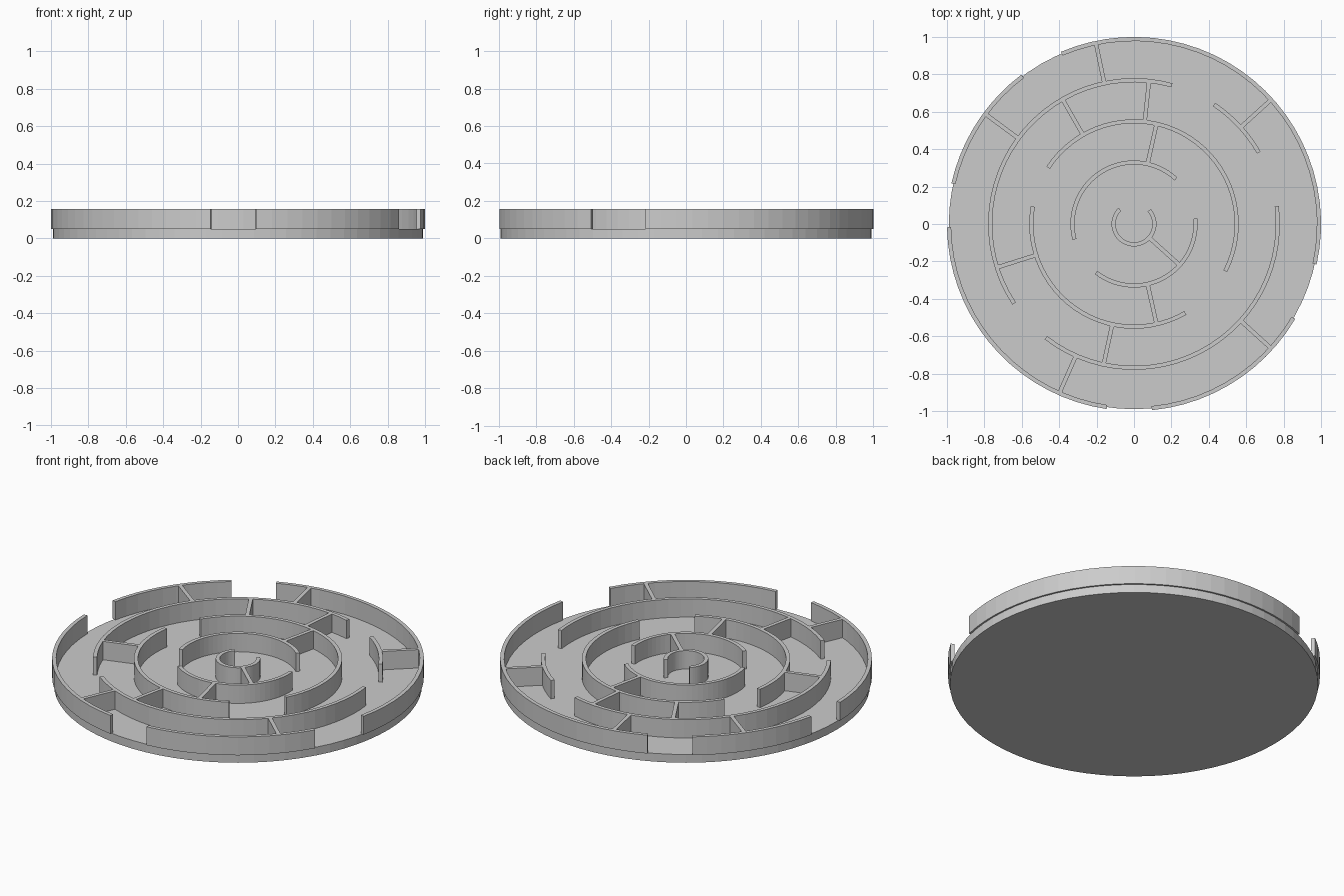
import bpy
import bmesh
from math import radians, ceil, cos, sin
from mathutils import Matrix, Vector

cube = bpy.data.objects.get("Cube")
if cube:
    bpy.data.objects.remove(cube, do_unlink=True)

FLOOR, TOP = 0.049, 0.158     # top of the base, top of the walls
THICK = 0.022                 # wall thickness
SPACING = 0.22                # distance between wall rings
BASE_RADIUS = 0.99

grey = bpy.data.materials.new("light grey")
grey.use_nodes = True
colour = (0.6, 0.6, 0.6, 1)
grey.diffuse_color = colour
grey.node_tree.nodes["Principled BSDF"].inputs["Base Color"].default_value = colour


def finish(name, bm):
    bmesh.ops.recalc_face_normals(bm, faces=bm.faces)
    mesh = bpy.data.meshes.new(name)
    bm.to_mesh(mesh)
    bm.free()
    mesh.materials.append(grey)
    obj = bpy.data.objects.new(name, mesh)
    bpy.context.collection.objects.link(obj)


def ring_radius(ring):
    return SPACING * (ring - 0.5) - 0.001


def curved_wall(name, ring, start, end):
    """Arc-shaped wall: a strip of quads extruded upward."""
    bm = bmesh.new()
    radius = ring_radius(ring)
    steps = ceil((end - start) / 5)
    pairs = []
    for i in range(steps + 1):
        a = radians(start + (end - start) * i / steps)
        d = Vector((cos(a), sin(a), 0))
        pairs.append([bm.verts.new(d * (radius + s * THICK / 2) + Vector((0, 0, FLOOR)))
                      for s in (-1, 1)])
    strip = [bm.faces.new((p[0], p[1], q[1], q[0])) for p, q in zip(pairs, pairs[1:])]
    grown = bmesh.ops.extrude_face_region(bm, geom=strip, use_keep_orig=True)["geom"]
    verts = [g for g in grown if isinstance(g, bmesh.types.BMVert)]
    bmesh.ops.translate(bm, verts=verts, vec=(0, 0, TOP - FLOOR))
    finish(name, bm)


def straight_wall(name, ring, angle):
    """Radial wall joining one ring to the next."""
    bm = bmesh.new()
    length = SPACING - THICK + 0.006
    middle = ring_radius(ring) + SPACING / 2
    place = (Matrix.Rotation(radians(angle), 4, "Z")
             @ Matrix.Translation((middle, 0, (FLOOR + TOP) / 2))
             @ Matrix.Diagonal((length, THICK, TOP - FLOOR, 1)))
    bmesh.ops.create_cube(bm, size=1, matrix=place)
    finish(name, bm)


# Round base
bm = bmesh.new()
bmesh.ops.create_cone(bm, cap_ends=True, segments=72, radius1=BASE_RADIUS,
                      radius2=BASE_RADIUS, depth=FLOOR,
                      matrix=Matrix.Translation((0, 0, FLOOR / 2)))
finish("base", bm)

# Curved walls: start and end angles for each ring, from the centre out
arcs = {
    1: [(134, 402)],
    2: [(47, 194.5), (232, 365)],
    3: [(-27.3, 146.7), (170.2, 300)],
    4: [(29.8, 56.2), (74.7, 213.5), (232.2, 367)],
    5: [(-12.5, 113), (127, 167.4), (181, 261.6), (275.5, 329.5)],
}
for ring, spans in arcs.items():
    for n, (start, end) in enumerate(spans, 1):
        curved_wall(f"ring_{ring}_wall_{n}", ring, start, end)

# Straight walls: angles, listed by the ring they start from
spokes = {
    1: [-42],
    2: [77.3, -77.3],
    3: [84, 119.8, 197.6, 257.8],
    4: [42.2, 101.9, 143.5, 246.2, -42.2],
}
for ring, angles in spokes.items():
    for n, angle in enumerate(angles, 1):
        straight_wall(f"ring_{ring}_spoke_{n}", ring, angle)
